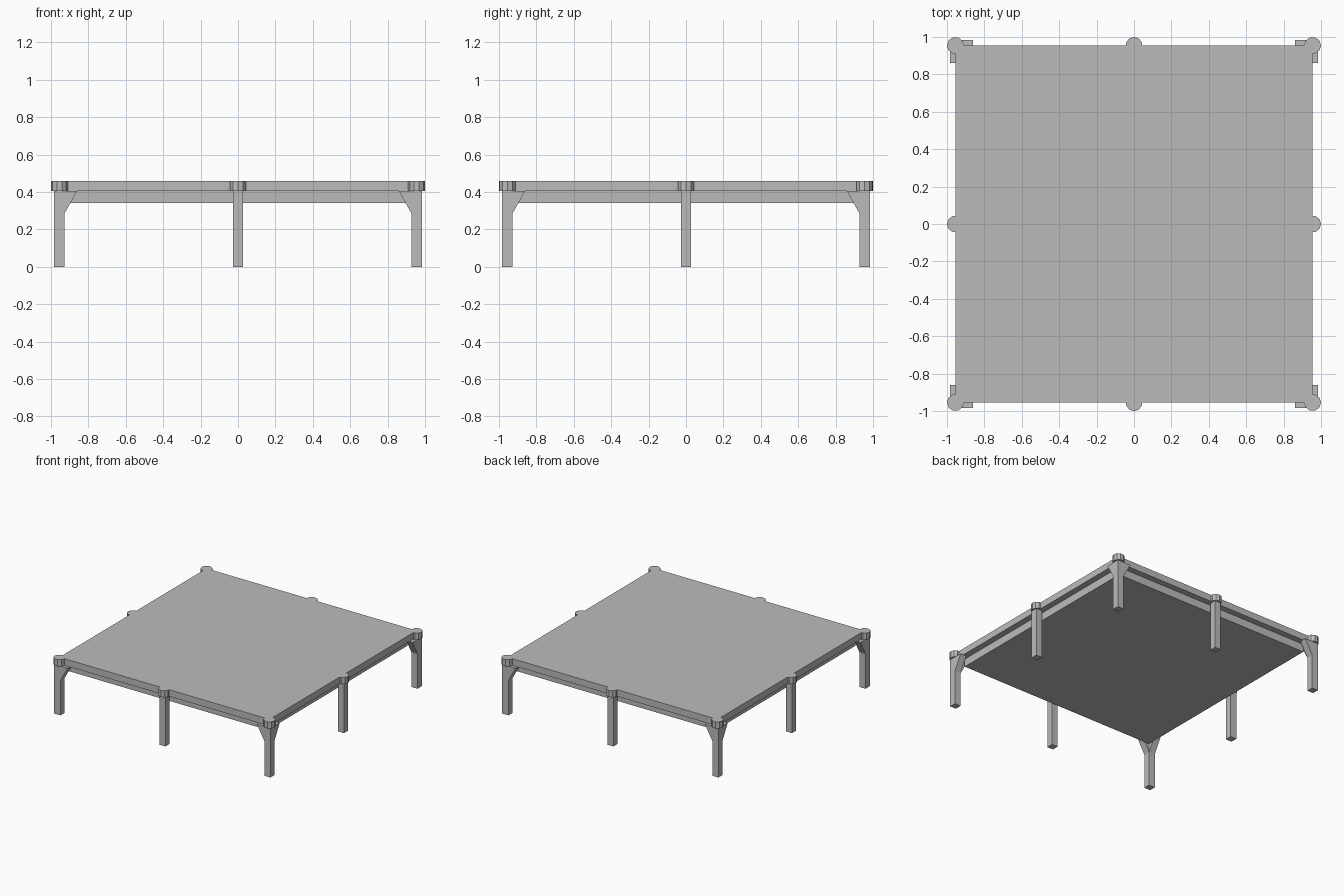
import bpy, bmesh, math

if "Cube" in bpy.data.objects:
    bpy.data.objects.remove(bpy.data.objects["Cube"])

grey = bpy.data.materials.new("plain_grey")
grey.diffuse_color = (0.5, 0.5, 0.5, 1)
grey.use_nodes = True
grey.node_tree.nodes["Principled BSDF"].inputs["Base Color"].default_value = grey.diffuse_color

EDGE = 0.955      # half size of the top and leg centre line
TOP, UNDER, APRON = 0.46, 0.405, 0.34
HALF = 0.0275     # half leg thickness


def finish(name, bm):
    bmesh.ops.recalc_face_normals(bm, faces=bm.faces[:])
    me = bpy.data.meshes.new(name)
    bm.to_mesh(me)
    bm.free()
    me.materials.append(grey)
    ob = bpy.data.objects.new(name, me)
    bpy.context.collection.objects.link(ob)
    return ob


def prism(name, outline, to_3d, a, b):
    """Extrude a 2D outline between depths a and b."""
    bm = bmesh.new()
    lo = [bm.verts.new(to_3d(u, v, a)) for u, v in outline]
    hi = [bm.verts.new(to_3d(u, v, b)) for u, v in outline]
    bm.faces.new(lo)
    bm.faces.new(hi)
    n = len(outline)
    for i in range(n):
        j = (i + 1) % n
        bm.faces.new((lo[i], lo[j], hi[j], hi[i]))
    return finish(name, bm)


def block(name, cx, cy, half, z0, z1):
    sq = [(-half, -half), (half, -half), (half, half), (-half, half)]
    return prism(name, sq, lambda u, v, w: (cx + u, cy + v, w), z0, z1)


# Table top and recessed solid underframe
block("table_top", 0, 0, EDGE, UNDER, TOP)
block("underframe", 0, 0, 0.905, APRON, UNDER)

# Legs with round caps set into the edge of the top
disc = [(0.045 * math.cos(math.tau * i / 10), 0.045 * math.sin(math.tau * i / 10))
        for i in range(10)]
for ix in (-1, 0, 1):
    for iy in (-1, 0, 1):
        if ix == 0 and iy == 0:
            continue
        cx, cy = ix * EDGE, iy * EDGE
        kind = "corner" if ix and iy else "middle"
        block(kind + "_leg", cx, cy, HALF, 0, UNDER)
        # caps point outward so that they reach the full width
        ang = math.atan2(iy, ix) if kind == "middle" else (0 if ix > 0 else math.pi)
        c, s = math.cos(ang), math.sin(ang)
        prism(kind + "_cap", disc,
              lambda u, v, w: (cx + u * c - v * s, cy + u * s + v * c, w), UNDER, TOP)
        # Angled brackets along both edges at each corner
        if kind == "corner":
            tri = [(EDGE - HALF, 0.285), (EDGE - HALF, UNDER), (0.86, UNDER)]
            prism("bracket_along_width", tri,
                  lambda u, v, w: (ix * u, iy * w, v), EDGE - HALF, EDGE + HALF)
            prism("bracket_along_depth", tri,
                  lambda u, v, w: (ix * w, iy * u, v), EDGE - HALF, EDGE + HALF)
